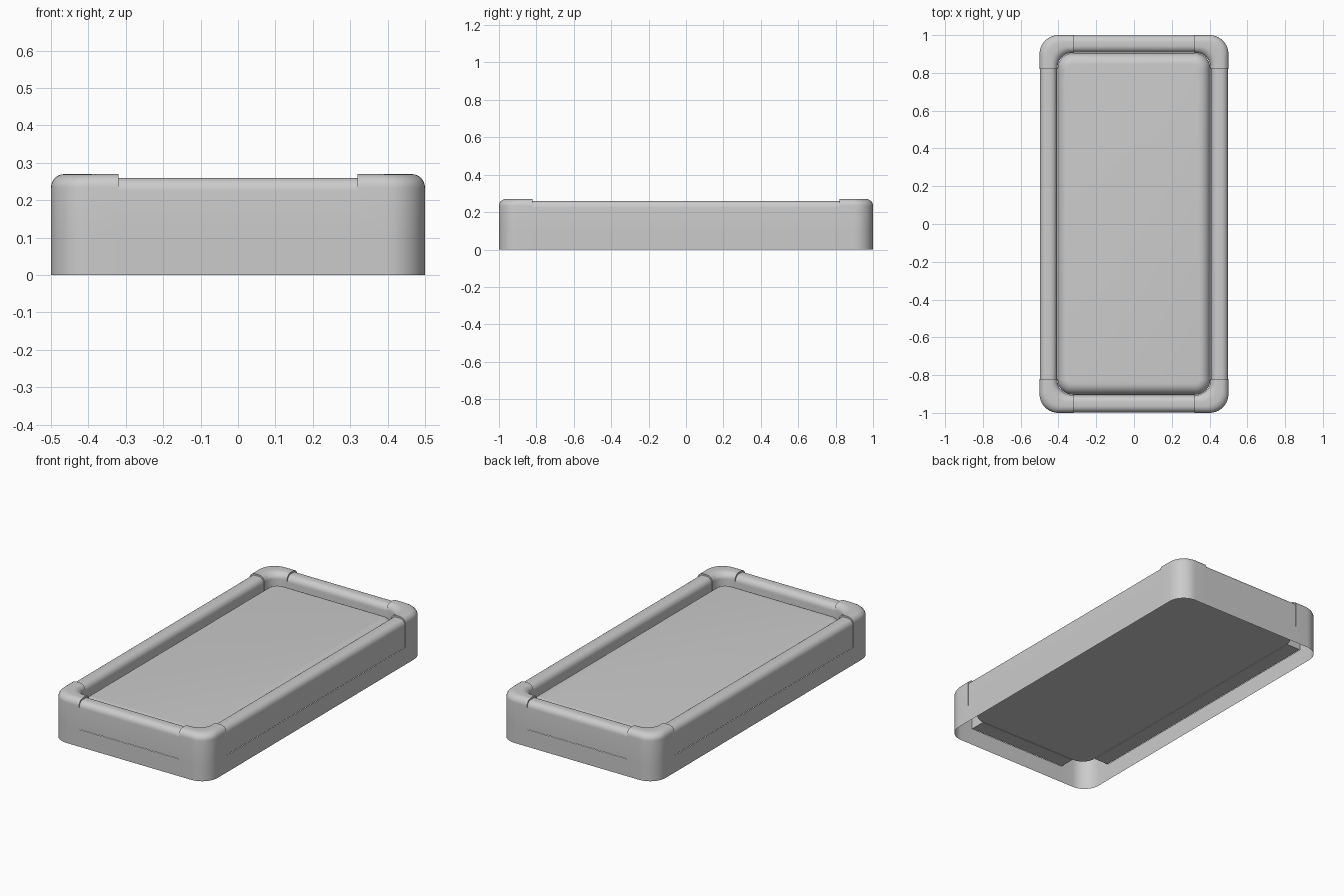
import bpy, bmesh, math

if "Cube" in bpy.data.objects:
    bpy.data.objects.remove(bpy.data.objects["Cube"])

HX, HY = 0.5, 1.0          # outer half sizes
CX, CY = 0.32, 0.82        # where corner posts end
N = 10                     # arc segments


def finish(name, bm, angle=35):
    me = bpy.data.meshes.new(name)
    bm.to_mesh(me)
    bm.free()
    ob = bpy.data.objects.new(name, me)
    bpy.context.collection.objects.link(ob)
    bpy.ops.object.select_all(action='DESELECT')
    ob.select_set(True)
    bpy.context.view_layer.objects.active = ob
    bpy.ops.object.shade_smooth_by_angle(angle=math.radians(angle))
    return ob


def arc(cx, cz, r, a0, a1, n=6):
    return [(cx + r * math.cos(math.radians(a0 + (a1 - a0) * i / n)),
             cz + r * math.sin(math.radians(a0 + (a1 - a0) * i / n))) for i in range(n + 1)]


def corner_path(d, k):
    """Plan outline of corner k, inset by d, running counter-clockwise."""
    r = 0.1 - 0.25 * d
    x, y = HX - d, HY - d
    pts = [(x, CY)] + arc(x - r, y - r, r, 0, 90, N) + [(CX, y)]
    sx, sy = [(1, 1), (-1, 1), (-1, -1), (1, -1)][k]
    pts = [(px * sx, py * sy) for px, py in pts]
    return pts if sx * sy > 0 else pts[::-1]


def grid(bm, rows, closed=False):
    n = len(rows[0])
    for a, b in zip(rows, rows[1:]):
        for i in range(n if closed else n - 1):
            j = (i + 1) % n
            bm.faces.new((a[i], a[j], b[j], b[i]))


# base frame: thin skirt all round, rising into four rounded corner posts
profile = [(0, 0.1)] + arc(0.036, 0.234, 0.036, 180, 90) + arc(0.06, 0.235, 0.035, 90, 0) + [(0.095, 0.14)]
bm = bmesh.new()
bottom, top = [], []
for k in range(4):
    rows = [[bm.verts.new((x, y, z)) for x, y in corner_path(d, k)] for d, z in profile]
    grid(bm, rows)
    top += rows[0]
    bottom += [bm.verts.new((v.co.x, v.co.y, 0)) for v in rows[0]]
    # narrow lip closing each post end onto the rail
    for e, s in ((0, 1), (-1, -1)):
        edge = [r[e] for r in rows]
        along_y = abs(abs(edge[0].co.y) - CY) < 1e-5
        lip = []
        for v, (d, z) in zip(edge, profile):
            dd = 0.047 + (d - 0.047) * 0.75
            zz = z if z < 0.2 else 0.2 + (z - 0.2) * 0.7
            p = v.co.copy()
            p.z = zz
            if along_y:
                p.x = math.copysign(HX - dd, p.x)
            else:
                p.y = math.copysign(HY - dd, p.y)
            lip.append(bm.verts.new(p))
        for i in range(len(edge) - 1):
            q = (edge[i], edge[i + 1], lip[i + 1], lip[i])
            bm.faces.new(q if s > 0 else q[::-1])
grid(bm, [bottom, top], closed=True)
finish("base_frame", bm)

# side rails between the posts, rounded on top
section = [(0.002, 0.1)] + arc(0.037, 0.225, 0.035, 180, 90) + arc(0.057, 0.225, 0.035, 90, 0) + [(0.092, 0.1)]


def rail(name, side, along_y):
    bm = bmesh.new()
    ends = []
    for t in (-1, 1):
        ends.append([bm.verts.new((side * (HX - d), t * CY, z) if along_y
                                  else (t * CX, side * (HY - d), z)) for d, z in section])
    grid(bm, ends, closed=True)
    for e in ends:
        bm.faces.new(e)
    bmesh.ops.recalc_face_normals(bm, faces=bm.faces)
    finish(name, bm)


for side, a, b in ((-1, "left_rail", "front_rail"), (1, "right_rail", "back_rail")):
    rail(a, side, True)
    rail(b, side, False)

# inner panel: rounded slab with a soft top edge
bm = bmesh.new()
rows = []
slab = [(0.0, 0.1)] + [(0.06 - 0.06 * math.cos(a), 0.16 + 0.06 * math.sin(a))
                       for a in (math.pi / 2 * i / 8 for i in range(9))]
for d, z in slab:
    r = 0.08 - d
    row = []
    for k, (sx, sy) in enumerate(((1, 1), (-1, 1), (-1, -1), (1, -1))):
        row += [bm.verts.new((x, y, z)) for x, y in
                arc(sx * (0.404 - 0.08), sy * (0.904 - 0.08), r, 90 * k, 90 * k + 90, N)]
    rows.append(row)
grid(bm, rows, closed=True)
bm.faces.new(rows[0][::-1])
bm.faces.new(rows[-1])
finish("inner_panel", bm)
